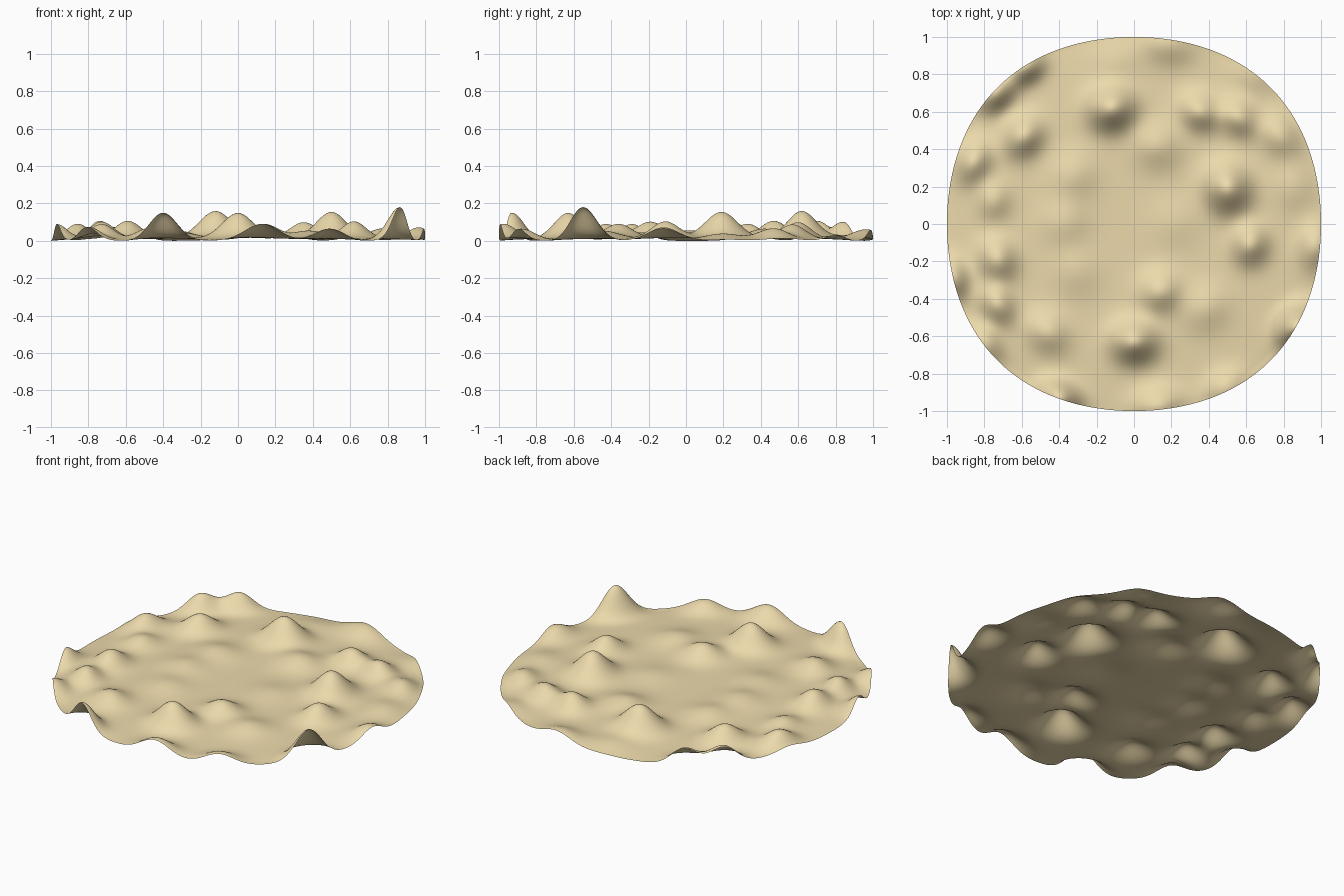
import bpy, bmesh
from math import exp, hypot, sqrt

if "Cube" in bpy.data.objects:
    bpy.data.objects.remove(bpy.data.objects["Cube"])

# Mounds: x, y, height above the sand floor, width factor
MOUNDS = [
    # tall inner dunes
    (-.12, .62, .145, .95), (.50, .19, .14, .95), (0, -.63, .135, .9), (.62, -.11, .09, .8),
    (.14, -.36, .075, .85), (-.59, .47, .095, .85), (-.86, .33, .085, .85), (.35, .60, .085, .8),
    (.56, .57, .075, .8), (-.73, -.19, .09, .85), (-.73, -.43, .08, .8),
    # low inner dunes
    (.12, .42, .05, 1), (-.33, .26, .04, 1), (-.37, .01, .04, 1), (-.31, -.25, .03, 1),
    (.22, .01, .02, 1), (-.46, -.58, .06, .9), (.38, -.45, .04, 1), (-.75, .13, .05, .8),
    (.78, .47, .06, .9), (-.10, .87, .02, 1), (.85, .20, .03, 1),
    # crests cut by the rim
    (.865, -.55, .18, .85), (-.40, -.93, .15, .85), (-.74, .70, .105, .8), (-.58, .84, .10, .8),
    (.18, .97, .06, 1.1), (-.97, -.29, .09, .8), (.13, -.98, .09, 1), (.49, -.88, .065, .9),
    (.97, -.12, .07, .9), (-.80, -.64, .075, .85), (.64, .80, .03, .9),
]


def height(x, y):
    z = .015 * max(0, 1 - (x * x + y * y) ** 3)
    for mx, my, h, w in MOUNDS:
        r = hypot(mx, my)
        dx, dy = x - mx, y - my
        # mounds get narrower across the rim
        radial = (dx * mx + dy * my) / max(r, .01)
        along = (dy * mx - dx * my) / max(r, .01)
        s_r = w * (.09 - .02 * r * r)
        s_t = w * .092
        z += h * exp(-.5 * ((radial / s_r) ** 2 + (along / s_t) ** 2))
    return z


# Sand sheet: square grid rounded to a disc (slightly fuller on the diagonals), raised into dunes
bm = bmesh.new()
bmesh.ops.create_grid(bm, x_segments=150, y_segments=150, size=1)
for v in bm.verts:
    x, y = v.co.x, v.co.y
    x, y = x * sqrt(max(0, 1 - y * y / 2)), y * sqrt(max(0, 1 - x * x / 2))
    r2 = max(x * x + y * y, 1e-6)
    bulge = 1 + .032 * 4 * x * x * y * y / r2
    x, y = x * bulge, y * bulge
    v.co = (x, y, height(x, y))
low = min(v.co.z for v in bm.verts)
for v in bm.verts:
    v.co.z -= low
for f in bm.faces:
    f.smooth = True
mesh = bpy.data.meshes.new("sand_ground")
bm.to_mesh(mesh)
bm.free()
sand = bpy.data.objects.new("sand_ground", mesh)
bpy.context.collection.objects.link(sand)

mat = bpy.data.materials.new("sand")
mat.diffuse_color = (.84, .70, .41, 1)
mat.use_nodes = True
mat.node_tree.nodes["Principled BSDF"].inputs["Base Color"].default_value = mat.diffuse_color
mesh.materials.append(mat)
